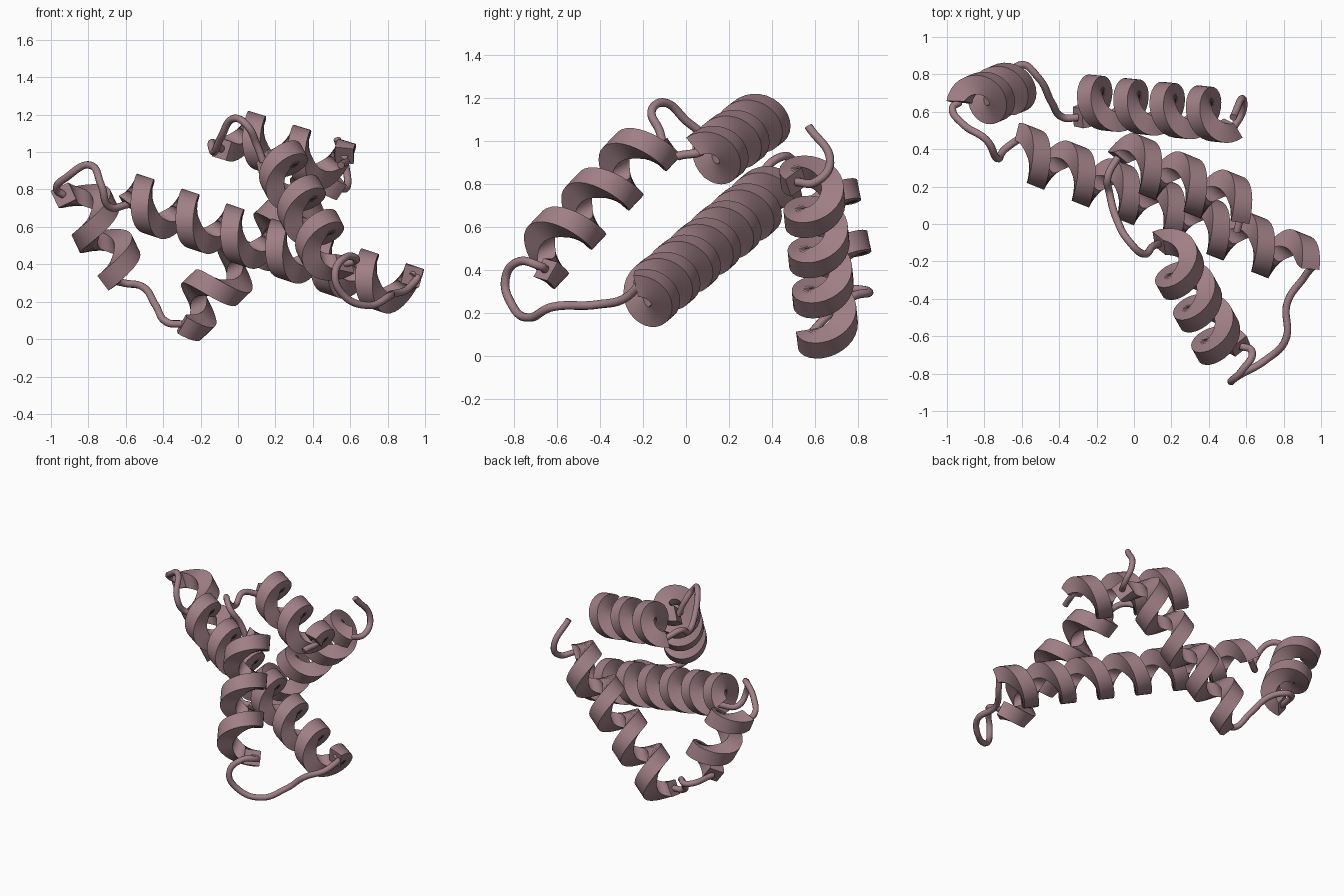
import bpy, bmesh, math
from mathutils import Vector

if "Cube" in bpy.data.objects:
    bpy.data.objects.remove(bpy.data.objects["Cube"])

# OUTER/INNER: ribbon reach from the helix axis
PITCH, OUTER, INNER, WIDTH, TUBE = 0.27, 0.145, 0.04, 0.10, 0.02
MID = (OUTER + INNER) / 2

mat = bpy.data.materials.new("mauve")
mat.diffuse_color = (0.35, 0.215, 0.24, 1)
mat.use_nodes = True
mat.node_tree.nodes["Principled BSDF"].inputs["Base Color"].default_value = mat.diffuse_color


def helix(name, p0, p1, anchor):
    """Right-handed thick ribbon around axis p0-p1, phased to pass by anchor."""
    p0, p1, anchor = Vector(p0), Vector(p1), Vector(anchor)
    length = (p1 - p0).length
    d = (p1 - p0).normalized()
    s0 = (anchor - p0).dot(d)
    u = (anchor - p0 - d * s0).normalized()
    v = d.cross(u)
    n = int(length / PITCH * 28)
    bm = bmesh.new()
    rings, centres = [], []
    for i in range(n + 1):
        s = length * i / n
        a = 2 * math.pi * (s - s0) / PITCH
        out = u * math.cos(a) + v * math.sin(a)
        tan = ((v * math.cos(a) - u * math.sin(a)) * OUTER * 2 * math.pi + d * PITCH).normalized()
        side = tan.cross(out)
        c = p0 + d * s
        centres.append(c + out * MID)
        rings.append([bm.verts.new(c + side * (WIDTH / 2 * j) + out * r)
                      for j, r in ((-1, INNER), (1, INNER), (1, OUTER), (-1, OUTER))])
    for r, q in zip(rings, rings[1:]):
        for j in range(4):
            k = (j + 1) % 4
            bm.faces.new((r[j], r[k], q[k], q[j]))
    bm.faces.new(rings[0])
    bm.faces.new(rings[-1][::-1])
    bmesh.ops.recalc_face_normals(bm, faces=bm.faces)
    me = bpy.data.meshes.new(name)
    bm.to_mesh(me)
    bm.free()
    me.materials.append(mat)
    ob = bpy.data.objects.new(name, me)
    bpy.context.collection.objects.link(ob)
    bpy.ops.object.select_all(action='DESELECT')
    ob.select_set(True)
    bpy.context.view_layer.objects.active = ob
    bpy.ops.object.shade_smooth_by_angle(angle=math.radians(40))
    return centres[0], centres[-1]


def loop(name, points):
    """Round tube through the points."""
    cu = bpy.data.curves.new(name, 'CURVE')
    cu.dimensions = '3D'
    cu.bevel_depth, cu.bevel_resolution, cu.resolution_u = TUBE, 3, 10
    cu.use_fill_caps = True
    sp = cu.splines.new('BEZIER')
    sp.bezier_points.add(len(points) - 1)
    for b, p in zip(sp.bezier_points, points):
        b.co = p
        b.handle_left_type = b.handle_right_type = 'AUTO'
    cu.materials.append(mat)
    bpy.context.collection.objects.link(bpy.data.objects.new(name, cu))


# Five helices
a0, a1 = helix("long_helix", (-0.61, 0.39, 0.755), (0.91, -0.21, 0.25), (-0.52, 0.22, 0.71))
b0, b1 = helix("back_helix", (-0.305, 0.66, 0.095), (0.49, 0.58, 0.86), (-0.20, 0.79, 0.18))
c0, c1 = helix("left_short_helix", (-0.85, 0.65, 0.81), (-0.635, 0.74, 0.36), (-0.845, 0.69, 0.52))
d0, d1 = helix("front_helix", (0.185, -0.145, 1.015), (0.50, -0.71, 0.42), (0.34, -0.525, 0.82))
e0, e1 = helix("top_helix", (-0.06, 0.355, 1.105), (0.57, 0.10, 0.91), (0.095, 0.31, 1.18))

# Connecting loops and loose ends
loop("left_loop", [c0, (-0.97, 0.62, 0.80), (-0.91, 0.53, 0.87), (-0.79, 0.45, 0.93),
                   (-0.73, 0.35, 0.82), (-0.69, 0.40, 0.71), a0])
loop("lower_back_loop", [c1, (-0.61, 0.85, 0.30), (-0.51, 0.78, 0.28), (-0.44, 0.65, 0.18),
                         (-0.38, 0.57, 0.09), b0])
loop("right_loop", [a1, (0.95, -0.21, 0.36), (0.92, -0.27, 0.28), (0.82, -0.42, 0.24),
                    (0.81, -0.62, 0.23), (0.70, -0.73, 0.18), (0.56, -0.81, 0.24),
                    (0.52, -0.84, 0.36), (0.58, -0.78, 0.44), (0.63, -0.68, 0.42), d1])
loop("top_loop", [d0, (0.10, -0.12, 1.04), (0.05, -0.16, 1.14), (-0.02, -0.10, 1.18),
                  (-0.09, 0.02, 1.08), (-0.13, 0.16, 1.0), (-0.14, 0.25, 1.05), e0])
loop("top_loose_end", [e1, (0.58, 0.08, 0.98), (0.55, -0.04, 0.93)])
loop("back_loose_end", [b1, (0.58, 0.60, 0.81), (0.58, 0.67, 0.90), (0.53, 0.57, 1.07)])
